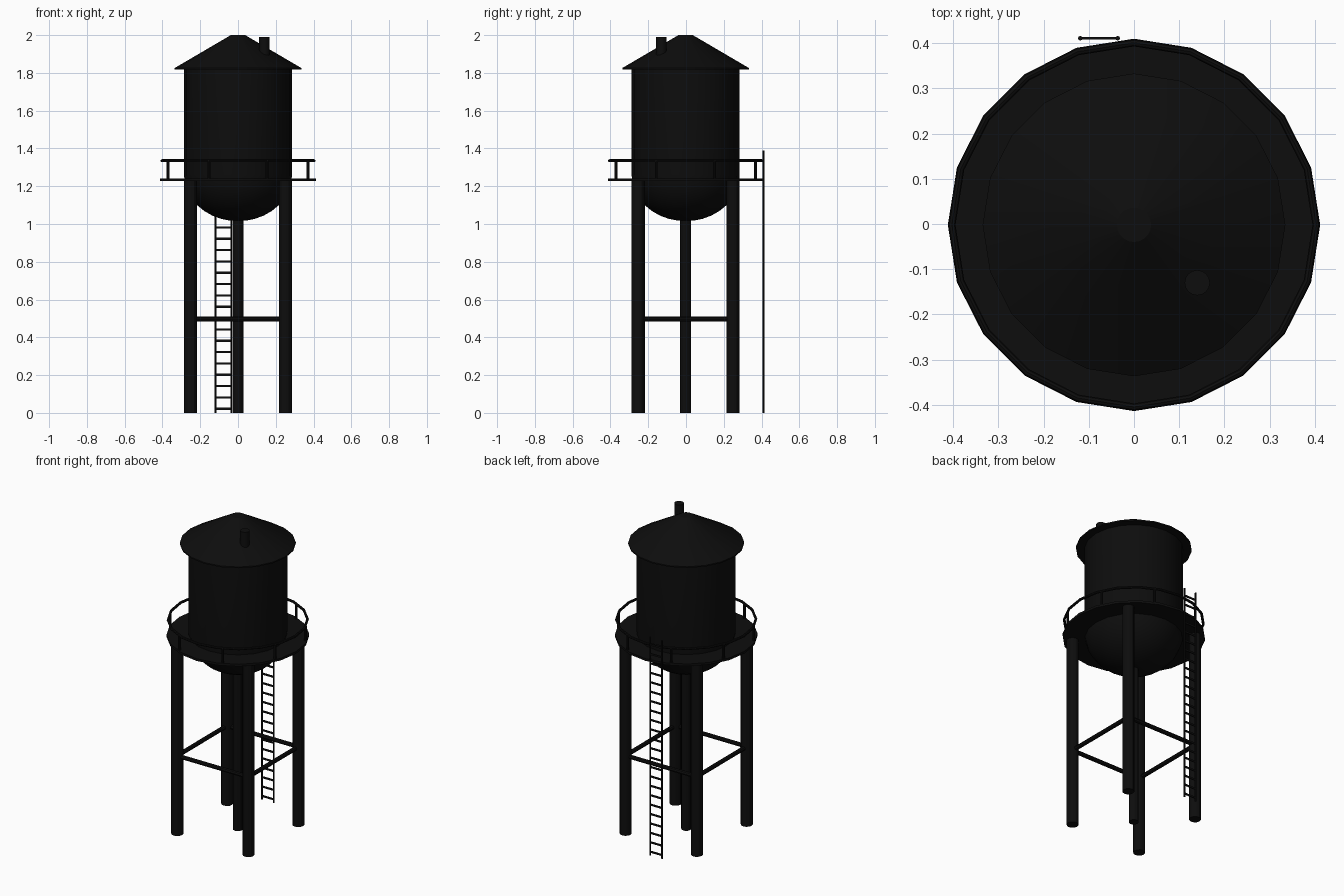
import bpy, bmesh
from math import sin, cos, pi, radians
from mathutils import Vector

if "Cube" in bpy.data.objects:
    bpy.data.objects.remove(bpy.data.objects["Cube"], do_unlink=True)

SIDES = 20
CY = -0.002  # tower axis, set just forward of the ladder
LEG = 0.251

black = bpy.data.materials.new("near_black_paint")
colour = (0.004, 0.004, 0.004, 1)
black.use_nodes = True
black.diffuse_color = colour
black.node_tree.nodes["Principled BSDF"].inputs["Base Color"].default_value = colour


def finish(bm, name, smooth=True):
    bmesh.ops.recalc_face_normals(bm, faces=bm.faces)
    mesh = bpy.data.meshes.new(name)
    bm.to_mesh(mesh)
    bm.free()
    ob = bpy.data.objects.new(name, mesh)
    bpy.context.collection.objects.link(ob)
    mesh.materials.append(black)
    if smooth:
        bpy.ops.object.select_all(action="DESELECT")
        ob.select_set(True)
        bpy.context.view_layer.objects.active = ob
        bpy.ops.object.shade_smooth_by_angle(angle=radians(30))
    return ob


def lathe(name, profile, closed=False):
    """Revolve (radius, z) points around the tower axis."""
    bm = bmesh.new()
    rings = []
    for r, z in profile:
        rings.append([bm.verts.new((r * cos(2 * pi * i / SIDES), CY + r * sin(2 * pi * i / SIDES), z))
                      for i in range(SIDES)])
    pairs = list(zip(rings, rings[1:]))
    if closed:
        pairs.append((rings[-1], rings[0]))
    else:
        bm.faces.new(rings[0])
        bm.faces.new(rings[-1])
    for a, b in pairs:
        for i in range(SIDES):
            j = (i + 1) % SIDES
            bm.faces.new((a[i], a[j], b[j], b[i]))
    return finish(bm, name)


def rod(name, start, end, radius, sides=8):
    """Cylinder between two points."""
    a, b = Vector(start), Vector(end)
    bm = bmesh.new()
    bmesh.ops.create_cone(bm, cap_ends=True, segments=sides, radius1=radius,
                          radius2=radius, depth=(b - a).length)
    turn = (b - a).to_track_quat("Z", "Y").to_matrix()
    bmesh.ops.rotate(bm, verts=bm.verts, matrix=turn)
    bmesh.ops.translate(bm, verts=bm.verts, vec=(a + b) / 2)
    return finish(bm, name, sides > 8)


def box(name, centre, size):
    bm = bmesh.new()
    bmesh.ops.create_cube(bm, size=1)
    bmesh.ops.scale(bm, verts=bm.verts, vec=size)
    bmesh.ops.translate(bm, verts=bm.verts, vec=centre)
    return finish(bm, name, False)


# Tank with its rounded bowl
bowl = [(0.286 * cos(a), 1.26 - 0.245 * sin(a))
        for a in (radians(82 - 82 * i / 8) for i in range(9))]
lathe("tank", bowl + [(0.286, 1.83)])

# Conical roof and vent
lathe("roof", [(0.335, 1.818), (0.335, 1.826), (0.038, 2.0)])
rod("roof_vent", (0.14, -0.13, 1.86), (0.14, -0.13, 1.99), 0.028, 16)

# Walkway and railing
lathe("walkway", [(0.27, 1.228), (0.412, 1.228), (0.412, 1.242), (0.27, 1.242)], True)
lathe("handrail", [(0.403 + 0.008 * cos(i * pi / 4), 1.335 + 0.008 * sin(i * pi / 4))
                   for i in range(8)], True)
for i in range(8):
    a = (i + 0.5) * pi / 4
    x, y = 0.4 * cos(a), CY + 0.4 * sin(a)
    rod("railing_post", (x, y, 1.235), (x, y, 1.335), 0.008)

# Legs, braces and centre pipe
corners = [(LEG * sx, CY + LEG * sy) for sx, sy in ((1, 1), (-1, 1), (-1, -1), (1, -1))]
for i, (x, y) in enumerate(corners):
    rod("leg", (x, y, 0), (x, y, 1.235), 0.035, 12)
    nx, ny = corners[(i + 1) % 4]
    rod("brace", (x, y, 0.496), (nx, ny, 0.496), 0.013)
rod("centre_pipe", (0, CY, 0), (0, CY, 1.04), 0.029, 12)

# Ladder on the back
for x in (-0.119, -0.036):
    rod("ladder_rail", (x, 0.411, 0), (x, 0.411, 1.39), 0.005)
for i in range(23):
    box("ladder_rung", (-0.0775, 0.411, 0.022 + 0.06 * i), (0.083, 0.006, 0.011))
